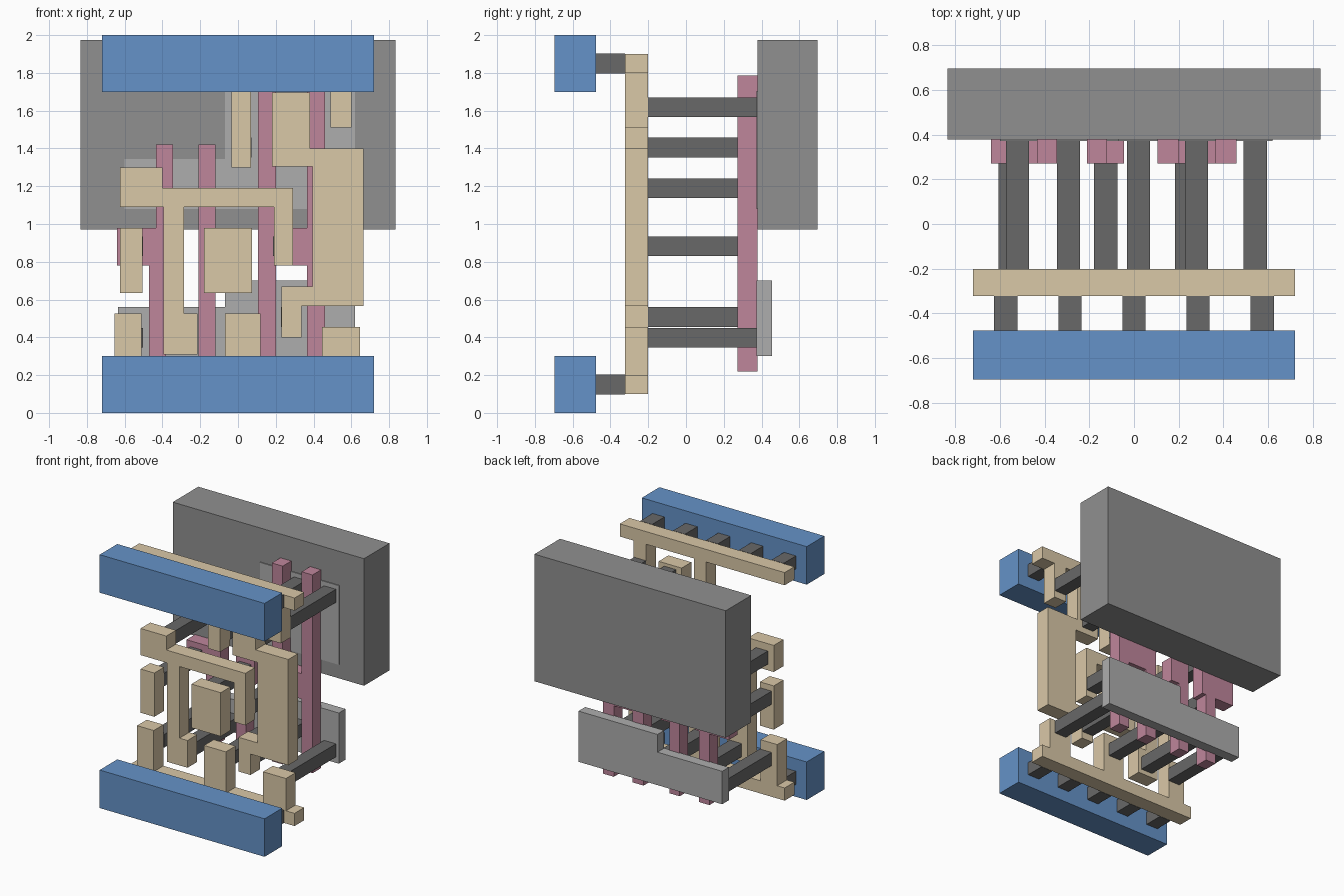
import bpy, bmesh

def material(name, rgb):
    m = bpy.data.materials.new(name)
    m.diffuse_color = (*rgb, 1)
    return m

BLUE = material("blue", (0.13, 0.29, 0.58))
TAN = material("tan", (0.70, 0.58, 0.39))
PINK = material("pink", (0.52, 0.24, 0.33))
DARK = material("dark_grey", (0.14, 0.14, 0.14))
MID = material("mid_grey", (0.28, 0.28, 0.28))
LIGHT = material("light_grey", (0.42, 0.42, 0.42))

def plate(name, outline, y0, y1, mat):
    """Extrude an (x, z) outline from y0 to y1."""
    bm = bmesh.new()
    face = bm.faces.new([bm.verts.new((x, y0, z)) for x, z in outline])
    ext = bmesh.ops.extrude_face_region(bm, geom=[face])
    moved = [v for v in ext["geom"] if isinstance(v, bmesh.types.BMVert)]
    bmesh.ops.translate(bm, verts=moved, vec=(0, y1 - y0, 0))
    bmesh.ops.recalc_face_normals(bm, faces=bm.faces[:])
    me = bpy.data.meshes.new(name)
    bm.to_mesh(me)
    bm.free()
    me.materials.append(mat)
    ob = bpy.data.objects.new(name, me)
    bpy.context.collection.objects.link(ob)
    return ob

def rect(x0, x1, z0, z1):
    return [(x0, z0), (x1, z0), (x1, z1), (x0, z1)]

# Layer depths, front to back
Y_FRONT, Y_METAL, Y_LINK0, Y_LINK1 = -0.697, -0.477, -0.323, -0.202
Y_GATE0, Y_GATE1, Y_DIFF0, Y_DIFF1, Y_BACK = 0.272, 0.379, 0.372, 0.456, 0.697

# Back well block
plate("well_block", rect(-0.835, 0.835, 0.97, 1.973), Y_GATE1, Y_BACK, MID)

# Stepped active plates
plate("lower_active", [(-0.635, 0.30), (0.62, 0.30), (0.62, 0.70), (-0.07, 0.70),
                       (-0.07, 0.56), (-0.635, 0.56)], Y_DIFF0, Y_DIFF1, LIGHT)
plate("upper_active", [(-0.60, 1.08), (0.62, 1.08), (0.62, 1.705), (-0.07, 1.705),
                       (-0.07, 1.345), (-0.60, 1.345)], Y_DIFF0, Y_DIFF1, LIGHT)

# Pink gate bars with contact pads
gates = {
    "left_gate": [(-0.47, 0.22), (-0.38, 0.22), (-0.38, 0.78), (-0.345, 0.78),
                  (-0.345, 1.42), (-0.435, 1.42), (-0.435, 0.98), (-0.64, 0.98),
                  (-0.64, 0.78), (-0.47, 0.78)],
    "middle_gate": [(-0.21, 0.22), (-0.12, 0.22), (-0.12, 0.78), (-0.045, 0.78),
                    (-0.045, 0.98), (-0.12, 0.98), (-0.12, 1.42), (-0.21, 1.42)],
    "right_gate": [(0.105, 0.22), (0.20, 0.22), (0.20, 0.78), (0.365, 0.78),
                   (0.365, 0.22), (0.46, 0.22), (0.46, 1.785), (0.365, 1.785),
                   (0.365, 0.98), (0.20, 0.98), (0.20, 1.785), (0.105, 1.785)],
}
for name, outline in gates.items():
    plate(name, outline, Y_GATE0, Y_GATE1, PINK)

# Tan connecting layer: rails with stubs, tracks and pads
links = {
    "bottom_rail": [(-0.72, 0.10), (0.72, 0.10), (0.72, 0.20), (0.645, 0.20),
                    (0.645, 0.455), (0.445, 0.455), (0.445, 0.20), (0.12, 0.20),
                    (0.12, 0.525), (-0.07, 0.525), (-0.07, 0.20), (-0.51, 0.20),
                    (-0.51, 0.525), (-0.655, 0.525), (-0.655, 0.20), (-0.72, 0.20)],
    "top_rail": [(-0.72, 1.90), (-0.72, 1.80), (-0.035, 1.80), (-0.035, 1.30),
                 (0.07, 1.30), (0.07, 1.80), (0.49, 1.80), (0.49, 1.51),
                 (0.60, 1.51), (0.60, 1.80), (0.72, 1.80), (0.72, 1.90)],
    "left_track": [(-0.625, 1.09), (-0.395, 1.09), (-0.395, 0.31), (-0.215, 0.31),
                   (-0.215, 0.525), (-0.285, 0.525), (-0.285, 1.09), (0.19, 1.09),
                   (0.19, 0.78), (0.29, 0.78), (0.29, 1.19), (-0.40, 1.19),
                   (-0.40, 1.30), (-0.625, 1.30)],
    "right_track": [(0.18, 1.695), (0.18, 1.305), (0.395, 1.305), (0.395, 0.67),
                    (0.23, 0.67), (0.23, 0.40), (0.335, 0.40), (0.335, 0.565),
                    (0.665, 0.565), (0.665, 1.40), (0.38, 1.40), (0.38, 1.695)],
    "centre_pad": rect(-0.18, 0.075, 0.635, 0.98),
    "left_pad": rect(-0.625, -0.505, 0.635, 0.98),
}
for name, outline in links.items():
    plate(name, outline, Y_LINK0, Y_LINK1, TAN)

# Dark posts from the tan layer to gates and active plates (x centre, z centre)
H = 0.052
gate_posts = [(-0.555, 0.882), (-0.127, 0.882), (0.236, 0.882)]
active_posts = [(-0.522, 1.19), (0.02, 1.405), (0.28, 1.405), (0.28, 1.618), (0.543, 1.618),
                (-0.555, 0.398), (-0.293, 0.398), (0.02, 0.398), (0.28, 0.508), (0.543, 0.398)]
for label, posts, y1 in (("gate_post", gate_posts, Y_GATE0), ("active_post", active_posts, Y_DIFF0)):
    for x, z in posts:
        plate(label, rect(x - H, x + H, z - H, z + H), Y_LINK1, y1, DARK)

# Blue front rails and their short posts
for label, z0, z1, zc in (("bottom", 0.0, 0.30, 0.15), ("top", 1.70, 2.0, 1.85)):
    plate(label + "_front_rail", rect(-0.72, 0.72, z0, z1), Y_FRONT, Y_METAL, BLUE)
    for i in range(-2, 3):
        x = i * 0.287
        plate(label + "_rail_post", rect(x - H, x + H, zc - H, zc + H), Y_METAL, Y_LINK0, DARK)
